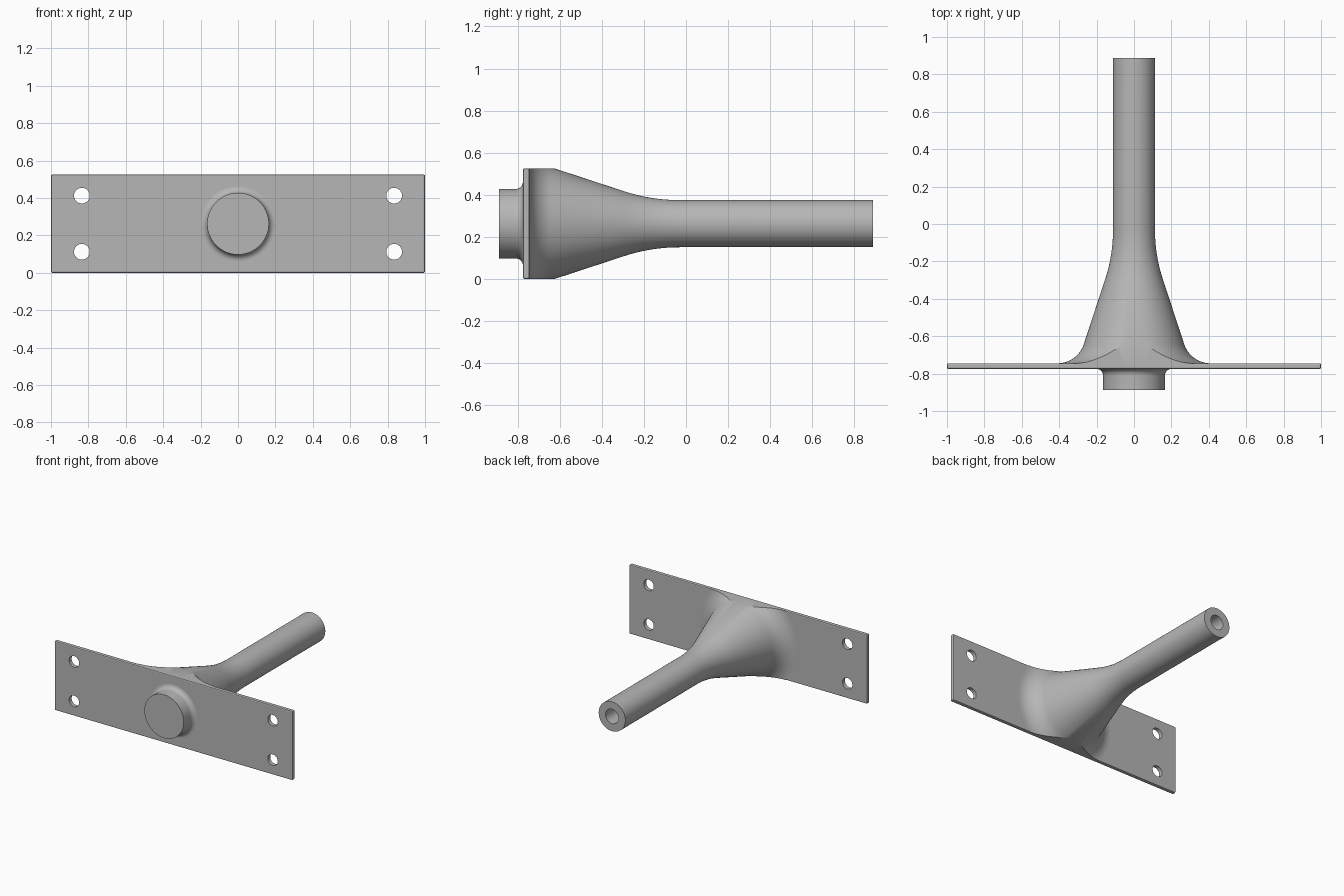
import bpy
import bmesh
from math import sin, cos, pi, radians
from mathutils import Matrix, Vector

cube = bpy.data.objects.get("Cube")
if cube:
    bpy.data.objects.remove(cube, do_unlink=True)

HEIGHT = 0.525
MID = HEIGHT / 2
FRONT, BACK = -0.775, -0.745      # plate faces
TUBE_R, BORE_R, END = 0.112, 0.055, 0.888

steel = bpy.data.materials.new("grey_steel")
steel.use_nodes = True
colour = (0.47, 0.47, 0.47, 1)
steel.diffuse_color = colour
steel.node_tree.nodes["Principled BSDF"].inputs["Base Color"].default_value = colour


def make_object(name, bm):
    bmesh.ops.recalc_face_normals(bm, faces=bm.faces[:])
    mesh = bpy.data.meshes.new(name)
    bm.to_mesh(mesh)
    bm.free()
    mesh.materials.append(steel)
    obj = bpy.data.objects.new(name, mesh)
    bpy.context.collection.objects.link(obj)
    return obj


def select_only(obj):
    bpy.ops.object.select_all(action='DESELECT')
    obj.select_set(True)
    bpy.context.view_layer.objects.active = obj


def arc(radius, centre_r, centre_y, start, end, steps):
    """Points (r, y) along an arc, angles in degrees."""
    angles = [radians(start + (end - start) * i / steps) for i in range(steps + 1)]
    return [(centre_r + radius * cos(a), centre_y + radius * sin(a)) for a in angles]


def revolve(name, profile, trim=False):
    """Spin an (r, y) profile around the tube axis, optionally trimmed to the plate height."""
    bm = bmesh.new()
    verts = [bm.verts.new((r, y, MID)) for r, y in profile]
    edges = [bm.edges.new(pair) for pair in zip(verts, verts[1:])]
    bmesh.ops.spin(bm, geom=verts + edges, cent=(0, 0, MID), axis=(0, 1, 0),
                   angle=2 * pi, steps=96, use_merge=True)
    bmesh.ops.remove_doubles(bm, verts=bm.verts[:], dist=1e-5)
    if trim:
        for z, normal in ((0, -1), (HEIGHT, 1)):
            cut = bmesh.ops.bisect_plane(
                bm, geom=bm.verts[:] + bm.edges[:] + bm.faces[:], dist=1e-6,
                plane_co=(0, 0, z), plane_no=(0, 0, normal), clear_outer=True)
            rim = [e for e in cut["geom_cut"] if isinstance(e, bmesh.types.BMEdge)]
            bmesh.ops.triangle_fill(bm, edges=rim, use_beauty=True,
                                    normal=Vector((0, 0, normal)))
    obj = make_object(name, bm)
    select_only(obj)
    bpy.ops.object.shade_smooth_by_angle(angle=radians(30))
    return obj


# Mounting plate with softened edges
bm = bmesh.new()
bmesh.ops.create_cube(bm, size=1, matrix=Matrix.Translation((0, (FRONT + BACK) / 2, MID))
                      @ Matrix.Diagonal((2, BACK - FRONT, HEIGHT, 1)))
bmesh.ops.bevel(bm, geom=bm.edges[:], offset=0.007, segments=2, profile=0.5,
                affect='EDGES')
plate = make_object("mounting_plate", bm)

# Four bolt holes
bm = bmesh.new()
for x in (-0.835, 0.835):
    for z in (MID - 0.15, MID + 0.15):
        bmesh.ops.create_cone(
            bm, cap_ends=True, segments=40, radius1=0.042, radius2=0.042, depth=0.2,
            matrix=Matrix.Translation((x, FRONT, z)) @ Matrix.Rotation(pi / 2, 4, 'X'))
cutter = make_object("bolt_hole_cutter", bm)
cutter.hide_render = True
holes = plate.modifiers.new("bolt_holes", 'BOOLEAN')
holes.operation = 'DIFFERENCE'
holes.solver = 'EXACT'
holes.object = cutter
select_only(plate)
bpy.ops.object.modifier_apply(modifier="bolt_holes")
bpy.data.objects.remove(cutter, do_unlink=True)

# Hollow tube sweeping out into a filleted cone, trimmed flush with the plate
SLOPE = 18.5
neck = arc(0.85, TUBE_R + 0.85, -0.03, 180, 180 + SLOPE, 12)
foot = arc(0.149, 0.41, BACK + 0.149, 180 + SLOPE, 270, 14)
tube = [(0, -0.5), (BORE_R, -0.5), (BORE_R, END), (TUBE_R, END)]
revolve("flared_tube", tube + neck + foot + [(0.41, -0.76), (0, -0.76)], trim=True)

# Round boss on the front with a fillet at its root
root = arc(0.035, 0.2, FRONT - 0.035, 180, 90, 8)
revolve("front_boss", [(0, -END), (0.165, -END)] + root + [(0.2, -0.765), (0, -0.765)])
